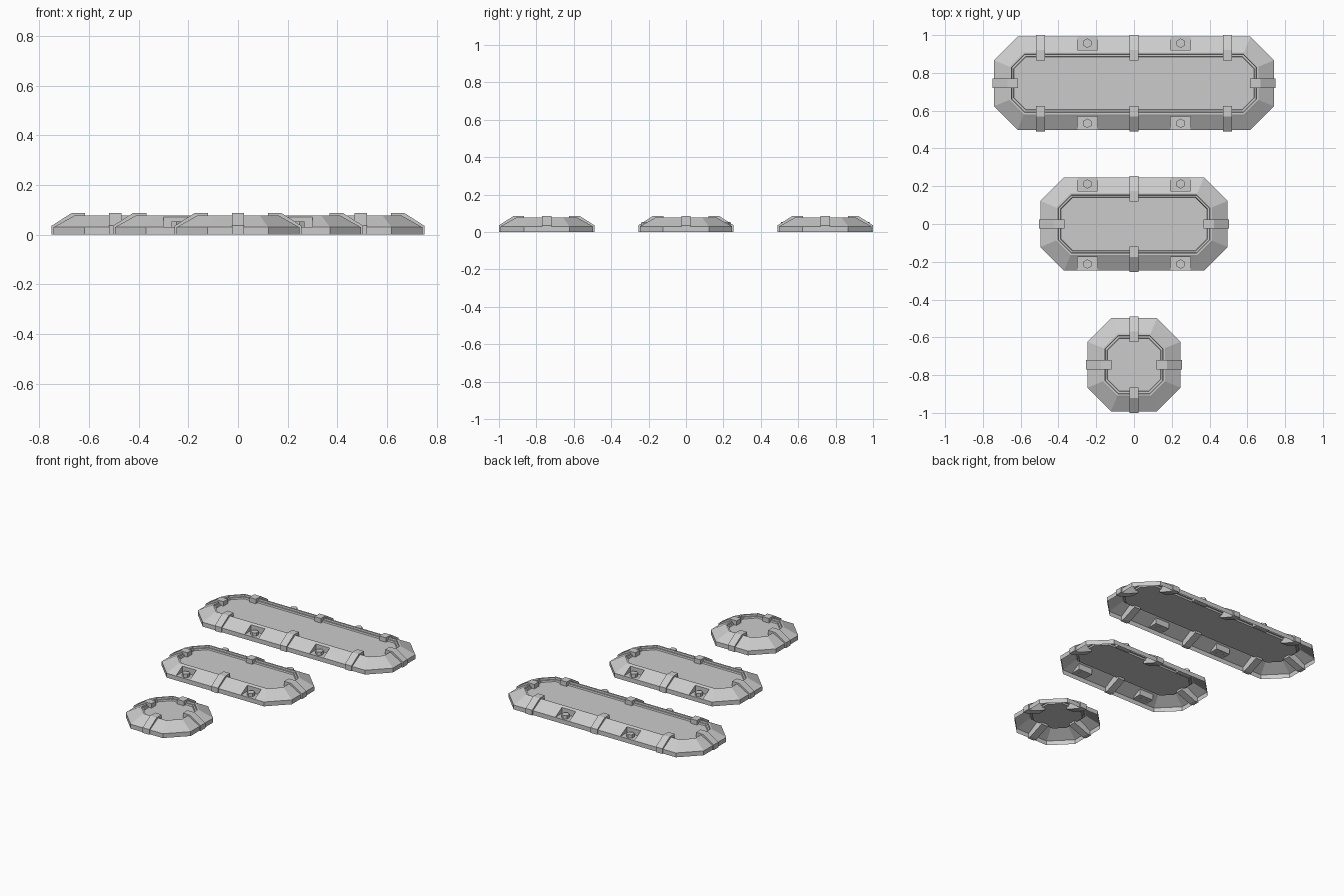
import bpy, bmesh
from math import pi
from mathutils import Matrix, Vector

if "Cube" in bpy.data.objects:
    bpy.data.objects.remove(bpy.data.objects["Cube"])

HY = 0.247      # half depth of every plate
CUT = 0.125     # corner chamfer
# plate section: (inset from outer edge, height)
SECTION = [(0, 0), (0, 0.03), (0.072, 0.0705), (0.083, 0.077), (0.093, 0.077),
           (0.095, 0.066), (0.105, 0.066), (0.108, 0.056)]
# clamp section: (offset from plate edge, height)
CLAMP = [(0.008, 0), (0.008, 0.036), (-0.072, 0.087), (-0.127, 0.087),
         (-0.127, 0.042), (-0.02, 0)]


def finish(name, bm):
    bmesh.ops.recalc_face_normals(bm, faces=bm.faces)
    me = bpy.data.meshes.new(name)
    bm.to_mesh(me)
    bm.free()
    ob = bpy.data.objects.new(name, me)
    bpy.context.collection.objects.link(ob)
    return ob


def octagon(hx, inset):
    a, b, c = hx - inset, HY - inset, CUT - 0.586 * inset
    q = [(a, b - c), (a - c, b)]
    q += [(-x, y) for x, y in reversed(q)]
    return q + [(-x, -y) for x, y in q]


def plate(name, hx, yc, pockets):
    bm = bmesh.new()
    # open shell of nested octagons
    rings = [[bm.verts.new((x, y, z)) for x, y in octagon(hx, i)] for i, z in SECTION]
    for lo, hi in zip(rings, rings[1:]):
        for k in range(8):
            n = (k + 1) % 8
            bm.faces.new((lo[k], lo[n], hi[n], hi[k]))
    bm.faces.new(rings[-1])
    # square pockets sunk into the long slopes
    for px in pockets:
        for x in (px - 0.053, px + 0.053):
            bmesh.ops.bisect_plane(bm, geom=bm.verts[:] + bm.edges[:] + bm.faces[:],
                                   plane_co=(x, 0, 0), plane_no=(1, 0, 0))
        hit = []
        for f in bm.faces:
            c = f.calc_center_median()
            if abs(c.x - px) < 0.03 and abs(abs(c.y) - HY + 0.036) < 0.01 and 0.04 < c.z < 0.06:
                hit.append(f)
        bmesh.ops.delete(bm, geom=hit, context='FACES')
        for s in (1, -1):
            l, r = px - 0.053, px + 0.053
            yo, yi = s * HY, s * (HY - 0.072)
            ol, orr, il, ir, tl, tr = [bm.verts.new(p) for p in (
                (l, yo, 0.03), (r, yo, 0.03), (l, yi, 0.03), (r, yi, 0.03),
                (l, yi, 0.0705), (r, yi, 0.0705))]
            for f in ((ol, orr, ir, il), (il, ir, tr, tl), (ol, il, tl), (orr, ir, tr)):
                bm.faces.new(f)
    bmesh.ops.remove_doubles(bm, verts=bm.verts, dist=0.0005)
    ob = finish(name, bm)
    ob.location.y = yc
    return ob


def clamp(name, edge, slide, turn, yc):
    # strap running outwards along +x, then turned to face its side
    bm = bmesh.new()
    f = bm.faces.new([bm.verts.new((edge + o, slide - 0.025, z)) for o, z in CLAMP])
    new = bmesh.ops.extrude_face_region(bm, geom=[f])['geom']
    bmesh.ops.translate(bm, verts=[v for v in new if isinstance(v, bmesh.types.BMVert)],
                        vec=(0, 0.05, 0))
    bm.transform(Matrix.Translation((0, yc, 0)) @ Matrix.Rotation(turn, 4, 'Z'))
    return finish(name, bm)


def bolt(name, x, y):
    bm = bmesh.new()
    bmesh.ops.create_cone(bm, cap_ends=True, segments=6, radius1=0.025, radius2=0.025, depth=0.024,
                          matrix=Matrix.Translation(Vector((x, y, 0.041))))
    return finish(name, bm)


# small, medium and large plates: half width, centre y, strap positions, pocket positions
PLATES = [("small", 0.247, -0.745, [0], []),
          ("medium", 0.495, 0, [0], [-0.247, 0.247]),
          ("large", 0.742, 0.745, [-0.495, 0, 0.495], [-0.247, 0.247])]
for size, hx, yc, straps, pockets in PLATES:
    plate(size + "_plate", hx, yc, pockets)
    for turn in (0, pi):
        clamp(size + "_end_clamp", hx, 0, turn, yc)
    for x in straps:
        for turn in (pi / 2, -pi / 2):
            clamp(size + "_side_clamp", HY, x, turn, yc)
    for x in pockets:
        for s in (1, -1):
            bolt(size + "_bolt", x, yc + s * 0.212)
